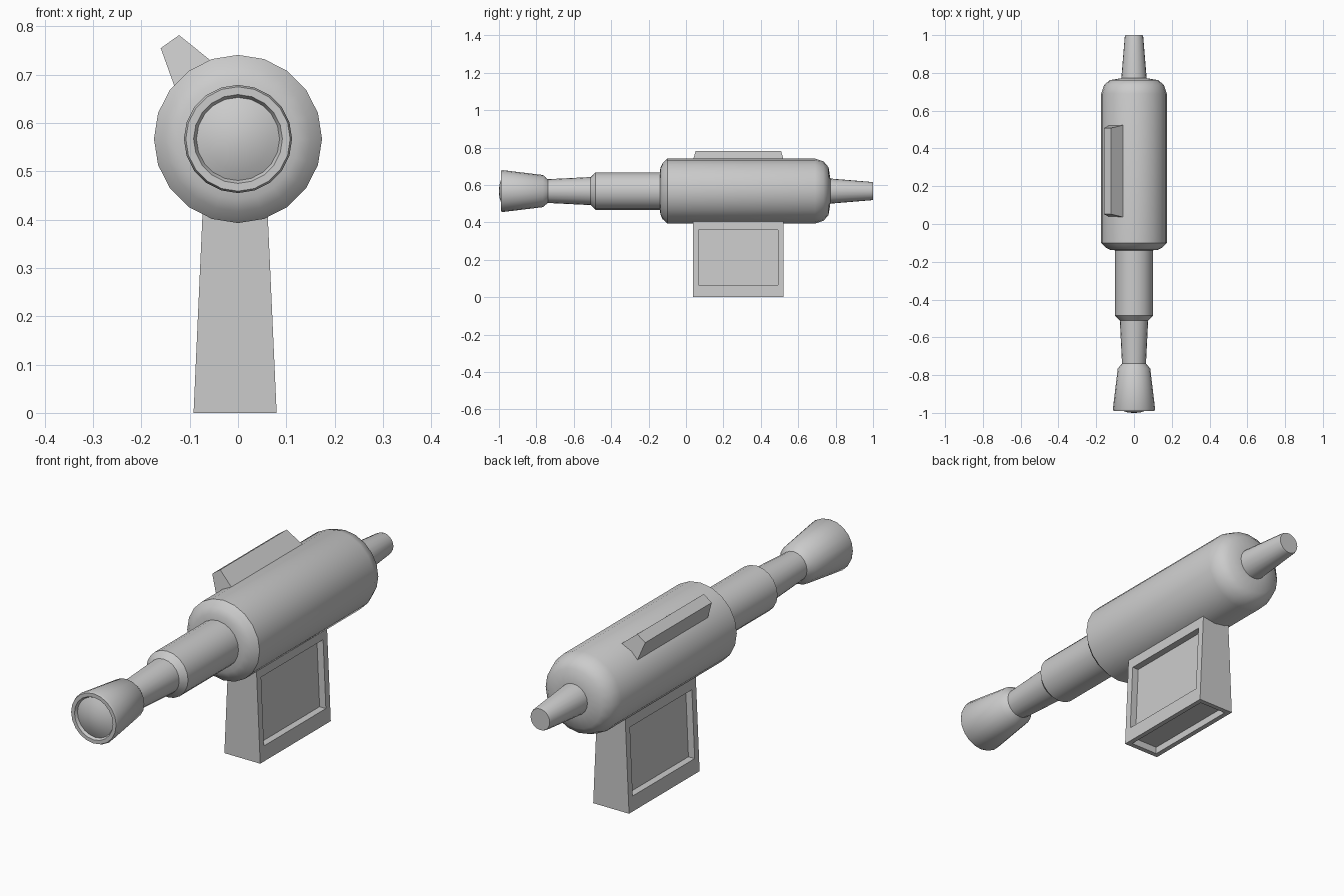
import bpy, bmesh, math
from mathutils import Vector

if "Cube" in bpy.data.objects:
    bpy.data.objects.remove(bpy.data.objects["Cube"])

AXIS_Z = 0.567
SIDES = 20


def finish(name, bm, angle=40):
    bmesh.ops.recalc_face_normals(bm, faces=bm.faces)
    mesh = bpy.data.meshes.new(name)
    bm.to_mesh(mesh)
    bm.free()
    obj = bpy.data.objects.new(name, mesh)
    bpy.context.collection.objects.link(obj)
    bpy.ops.object.select_all(action='DESELECT')
    obj.select_set(True)
    bpy.context.view_layer.objects.active = obj
    bpy.ops.object.shade_smooth_by_angle(angle=math.radians(angle))
    return obj


def lathe(name, profile):
    """Revolve (y, radius) pairs about the long axis and cap both ends."""
    bm = bmesh.new()
    rings = []
    for y, r in profile:
        rings.append([bm.verts.new((r * math.sin(2 * math.pi * i / SIDES), y,
                                    AXIS_Z + r * math.cos(2 * math.pi * i / SIDES)))
                      for i in range(SIDES)])
    for a, b in zip(rings, rings[1:]):
        for i in range(SIDES):
            j = (i + 1) % SIDES
            bm.faces.new((a[i], a[j], b[j], b[i]))
    bm.faces.new(rings[0])
    bm.faces.new(rings[-1])
    return finish(name, bm)


# Main body with rounded shoulders
lathe("body", [(-0.14, 0.09), (-0.137, 0.125), (-0.125, 0.15), (-0.10, 0.174),
               (0.69, 0.174), (0.735, 0.159), (0.762, 0.128), (0.772, 0.065)])

# Tapered tail
lathe("tail", [(0.75, 0.069), (0.99, 0.049), (1.0, 0.046)])

# Stepped barrel
lathe("barrel", [(-0.12, 0.10), (-0.485, 0.10), (-0.51, 0.075), (-0.77, 0.062)])

# Flared muzzle with a rim and a domed lens
lathe("muzzle", [(-0.735, 0.06), (-0.765, 0.086), (-0.98, 0.112), (-0.99, 0.108),
                 (-0.99, 0.092), (-0.978, 0.086), (-0.988, 0.065),
                 (-0.997, 0.035), (-1.0, 0.01)])


# Tapered grip with recessed panels on both sides and underneath
def grip_x(side, z):
    return -0.006 + side * (0.086 - 0.045 * z)


bm = bmesh.new()
bmesh.ops.create_cube(bm, size=2)
for v in bm.verts:
    z = 0.42 if v.co.z > 0 else 0.0
    v.co = Vector((grip_x(v.co.x, z), 0.28 + 0.242 * v.co.y, z))
bm.normal_update()
panels = [f for f in bm.faces if abs(f.normal.x) > 0.9]
base = [f for f in bm.faces if f.normal.z < -0.9]
bmesh.ops.inset_individual(bm, faces=panels, thickness=0.042)
for f in panels:
    side = 1 if f.normal.x > 0 else -1
    for v in f.verts:
        v.co.z = 0.36 if v.co.z > 0.2 else 0.065
        v.co.x = grip_x(side, v.co.z)
    floor = bmesh.ops.extrude_discrete_faces(bm, faces=[f])["faces"][0]
    for v in floor.verts:
        v.co.x -= side * 0.03
bmesh.ops.inset_individual(bm, faces=base, thickness=0.03)
floor = bmesh.ops.extrude_discrete_faces(bm, faces=base)["faces"][0]
for v in floor.verts:
    v.co.z += 0.03
finish("grip", bm)

# Slanted sight fin on the upper left
bm = bmesh.new()
section = [(-0.115, 0.63, 0.0), (-0.16, 0.755, 0.022),
           (-0.122, 0.782, 0.022), (-0.03, 0.708, 0.0)]
ends = [[bm.verts.new((x, 0.28 + s * (0.25 - inset), z)) for x, z, inset in section]
        for s in (-1, 1)]
for end in ends:
    bm.faces.new(end)
for i in range(4):
    j = (i + 1) % 4
    bm.faces.new((ends[0][i], ends[0][j], ends[1][j], ends[1][i]))
finish("sight_fin", bm)
